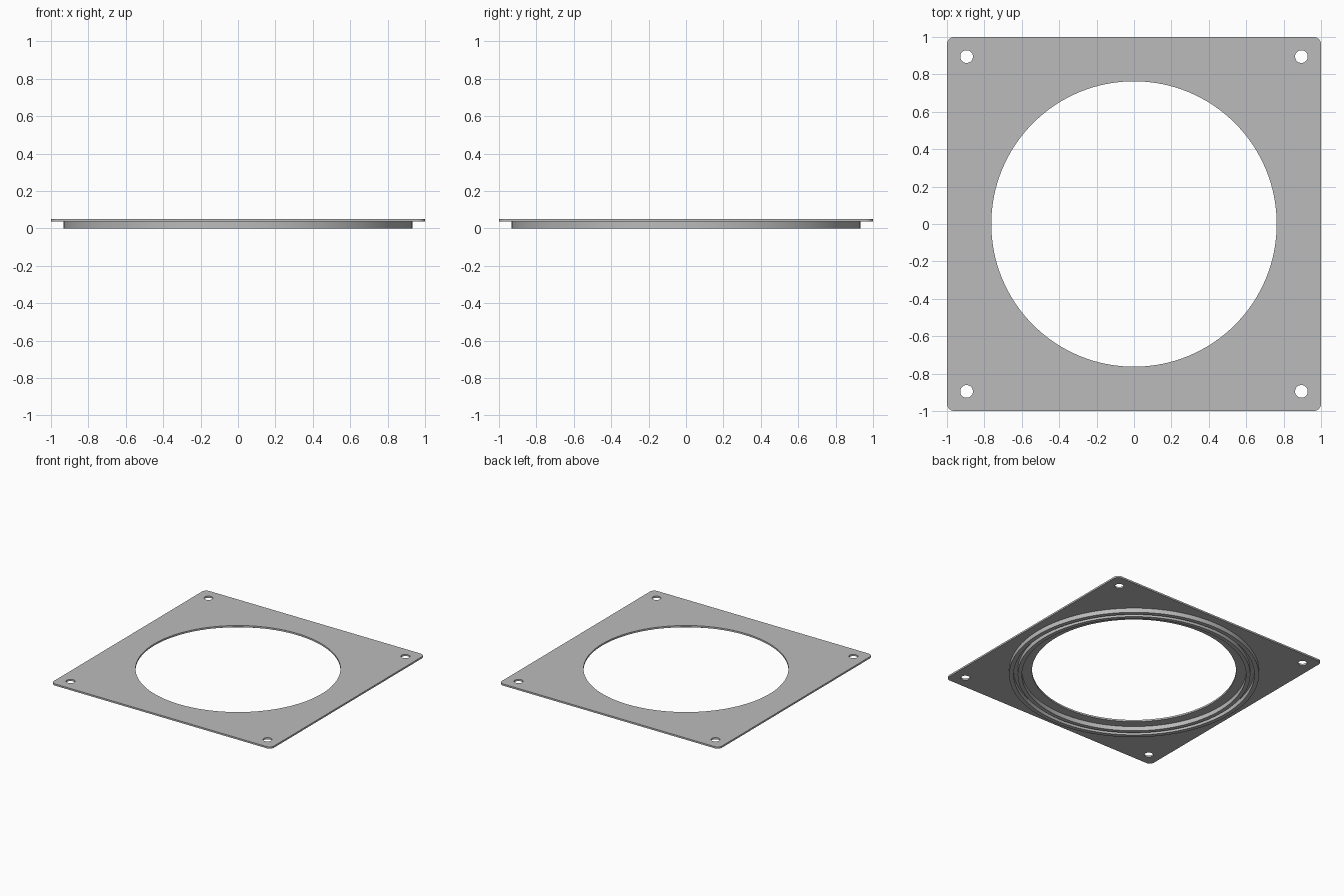
import bpy, bmesh
from math import cos, sin, pi, radians

cube = bpy.data.objects.get("Cube")
if cube:
    bpy.data.objects.remove(cube, do_unlink=True)

# One plain grey for the whole part
grey = bpy.data.materials.new("plain_grey")
grey.use_nodes = True
colour = (0.5, 0.5, 0.5, 1)
grey.diffuse_color = colour
grey.node_tree.nodes["Principled BSDF"].inputs["Base Color"].default_value = colour


def arc(cx, cy, r, start=0.0, sweep=2 * pi, n=128):
    """Points along an arc; a full turn leaves out the repeated end point."""
    steps = n if sweep >= 2 * pi else n - 1
    return [(cx + r * cos(start + sweep * i / steps),
             cy + r * sin(start + sweep * i / steps)) for i in range(n)]


def rounded_square(half, r):
    c = half - r
    points = []
    for i, (sx, sy) in enumerate([(1, 1), (-1, 1), (-1, -1), (1, -1)]):
        points += arc(sx * c, sy * c, r, i * pi / 2, pi / 2, 8)
    return points


def slab(name, outlines, bottom, top):
    """Extrude a flat outline with holes between two heights."""
    curve = bpy.data.curves.new(name + "_outline", "CURVE")
    curve.dimensions = "2D"
    curve.fill_mode = "BOTH"
    curve.extrude = (top - bottom) / 2
    for points in outlines:
        spline = curve.splines.new("POLY")
        spline.points.add(len(points) - 1)
        for p, (x, y) in zip(spline.points, points):
            p.co = (x, y, 0, 1)
        spline.use_cyclic_u = True
    temp = bpy.data.objects.new(name + "_outline", curve)
    bpy.context.collection.objects.link(temp)
    graph = bpy.context.evaluated_depsgraph_get()
    mesh = bpy.data.meshes.new_from_object(temp.evaluated_get(graph))
    bpy.data.objects.remove(temp, do_unlink=True)
    bpy.data.curves.remove(curve)

    # Weld the caps to the walls and smooth the round walls
    bm = bmesh.new()
    bm.from_mesh(mesh)
    bmesh.ops.remove_doubles(bm, verts=bm.verts, dist=1e-5)
    bmesh.ops.recalc_face_normals(bm, faces=bm.faces)
    bmesh.ops.translate(bm, verts=bm.verts, vec=(0, 0, (bottom + top) / 2))
    for face in bm.faces:
        face.smooth = True
        face.material_index = 0
    bm.to_mesh(mesh)
    bm.free()
    mesh.set_sharp_from_angle(angle=radians(30))
    mesh.materials.clear()
    mesh.materials.append(grey)
    mesh.name = name
    obj = bpy.data.objects.new(name, mesh)
    bpy.context.collection.objects.link(obj)
    return obj


# Square plate with a large opening and four screw holes
screw_holes = [arc(x, y, 0.034, n=32) for x in (-0.895, 0.895) for y in (-0.895, 0.895)]
slab("mounting_plate",
     [rounded_square(1.0, 0.04), arc(0, 0, 0.763)] + screw_holes, 0.036, 0.05)

# Two concentric ridges under the plate with a groove between them
for name, outer, inner in (("outer_ridge", 0.934, 0.90), ("inner_ridge", 0.87, 0.838)):
    slab(name, [arc(0, 0, outer), arc(0, 0, inner)], 0.0, 0.038)
